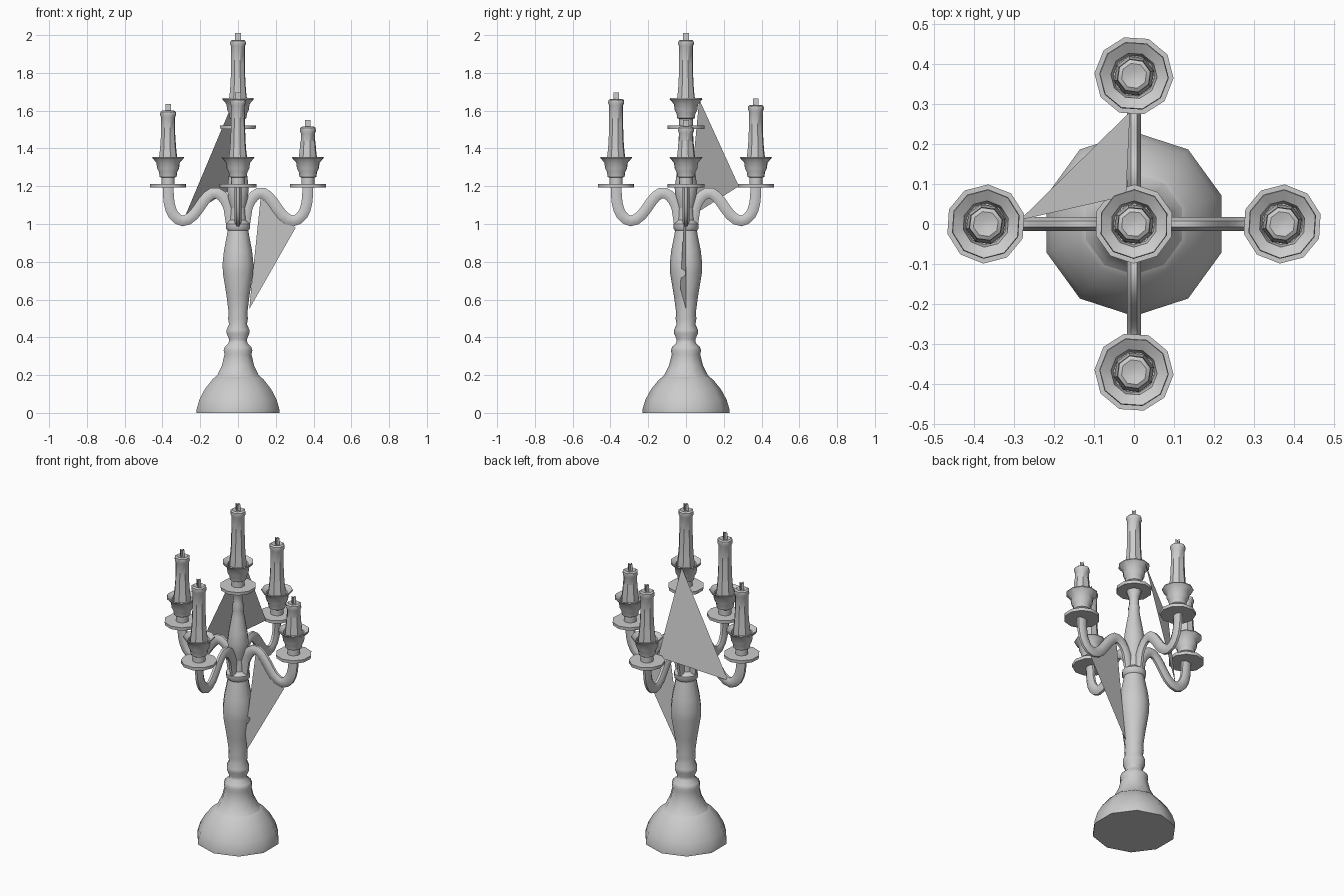
import bpy, bmesh, math
from mathutils import Vector

if "Cube" in bpy.data.objects:
    bpy.data.objects.remove(bpy.data.objects["Cube"])

grey = bpy.data.materials.new("plain grey")
grey.use_nodes = True
grey.diffuse_color = (0.6, 0.6, 0.6, 1)
grey.node_tree.nodes["Principled BSDF"].inputs["Base Color"].default_value = (0.6, 0.6, 0.6, 1)


def finish(bm, name, smooth=True):
    if smooth:
        bmesh.ops.recalc_face_normals(bm, faces=bm.faces)
    mesh = bpy.data.meshes.new(name)
    bm.to_mesh(mesh)
    bm.free()
    mesh.materials.append(grey)
    obj = bpy.data.objects.new(name, mesh)
    bpy.context.collection.objects.link(obj)
    if smooth:
        bpy.ops.object.select_all(action='DESELECT')
        obj.select_set(True)
        bpy.context.view_layer.objects.active = obj
        bpy.ops.object.shade_smooth_by_angle(angle=math.radians(42))
    return obj


def skin(name, rings):
    """Closed skin over a list of vertex rings."""
    bm = bmesh.new()
    loops = [[bm.verts.new(p) for p in ring] for ring in rings]
    n = len(loops[0])
    for a, b in zip(loops, loops[1:]):
        for i in range(n):
            j = (i + 1) % n
            bm.faces.new((a[i], a[j], b[j], b[i]))
    bm.faces.new(loops[0][::-1])
    bm.faces.new(loops[-1])
    return finish(bm, name)


def lathe(name, profile, sides=10, centre=(0, 0, 0), turn=math.pi / 2):
    c = Vector(centre)
    angles = [turn + 2 * math.pi * i / sides for i in range(sides)]
    return skin(name, [[c + Vector((r * math.cos(a), r * math.sin(a), z)) for a in angles]
                       for r, z in profile])


def sheet(name, points):
    bm = bmesh.new()
    bm.faces.new([bm.verts.new(p) for p in points])
    return finish(bm, name, False)


# Foot and turned column
lathe("foot", [(.23, 0), (.23, .02), (.215, .07), (.185, .125), (.14, .18), (.11, .2)])
lathe("column", [(.138, .178), (.115, .2), (.09, .25), (.075, .31), (.08, .33), (.073, .35),
                 (.052, .37), (.05, .39), (.063, .42), (.063, .44), (.05, .47), (.055, .5),
                 (.052, .53), (.064, .62), (.084, .74), (.086, .79), (.078, .86), (.062, .94),
                 (.058, .965), (.067, .975), (.067, 1.0), (.045, 1.02), (.04, 1.1)])
lathe("upper_stem", [(.04, 1.08), (.055, 1.14), (.06, 1.19), (.052, 1.25), (.036, 1.34),
                     (.03, 1.38), (.033, 1.4), (.027, 1.42), (.028, 1.46), (.045, 1.515)])

# Arm centre line, smoothed through a few guide points
guides = [Vector(p) for p in [(.035, 1.0), (.045, 1.09), (.085, 1.155), (.135, 1.172),
                              (.185, 1.12), (.235, 1.04), (.295, 1.008), (.345, 1.045),
                              (.367, 1.11), (.37, 1.2)]]
path = [guides[0]]
for a, b, c in zip(guides, guides[1:], guides[2:]):
    path += [a * .125 + b * .75 + c * .125, (b + c) / 2]
path.append(guides[-1])


def arm(name, angle):
    out = Vector((math.cos(angle), math.sin(angle), 0))
    side = Vector((-out.y, out.x, 0))
    rings = []
    for i, p in enumerate(path):
        t = (path[min(i + 1, len(path) - 1)] - path[max(i - 1, 0)]).normalized()
        normal = out * -t.y + Vector((0, 0, t.x))
        rings.append([out * p.x + Vector((0, 0, p.y))
                      + side * (.019 * math.cos(k * math.pi / 4 + math.pi / 8))
                      + normal * (.031 * math.sin(k * math.pi / 4 + math.pi / 8))
                      for k in range(8)])
    skin(name, rings)


def candle_set(label, x, y, z, top, turn):
    """Drip plate, cup, candle and crossed wick."""
    at = (x, y, z)
    lathe(label + "_drip_plate", [(.098, -.006), (.099, .012)], 10, at, turn)
    lathe(label + "_cup", [(.036, 0), (.036, .045), (.046, .05), (.05, .075), (.06, .095),
                           (.064, .125), (.087, .15), (.085, .156), (.058, .14),
                           (.052, .11)], 10, at, turn)
    h = top - z
    lathe(label + "_candle", [(.052, .1), (.05, .15), (.045, .19), (.041, .24),
                              (.038, h * .72), (.038, h - .035), (.044, h - .022),
                              (.042, h - .006), (.032, h), (.012, h - .006)], 8, at, turn)
    for i, (dx, dy) in enumerate([(.015, 0), (0, .015)]):
        sheet(f"{label}_wick_{i + 1}", [(x - dx, y - dy, top - .01), (x + dx, y + dy, top - .01),
                                        (x + dx, y + dy, top + .035), (x - dx, y - dy, top + .035)])


# Four branches with candles burnt to different heights
for i, (label, top) in enumerate([("left", 1.515), ("back", 1.63), ("right", 1.6), ("front", 1.662)]):
    a = i * math.pi / 2
    arm(label + "_arm", a)
    candle_set(label, .37 * math.cos(a), .37 * math.sin(a), 1.2, top, a + .25)
candle_set("centre", 0, 0, 1.51, 1.975, .3)

# Cobweb sheets
sheet("upper_cobweb", [(-.02, .07, 1.66), (-.01, .28, 1.2), (-.285, .01, 1.03)])
sheet("lower_cobweb", [(.06, 0, .55), (.07, -.03, .66), (.12, -.005, 1.14), (.305, 0, .98)])
